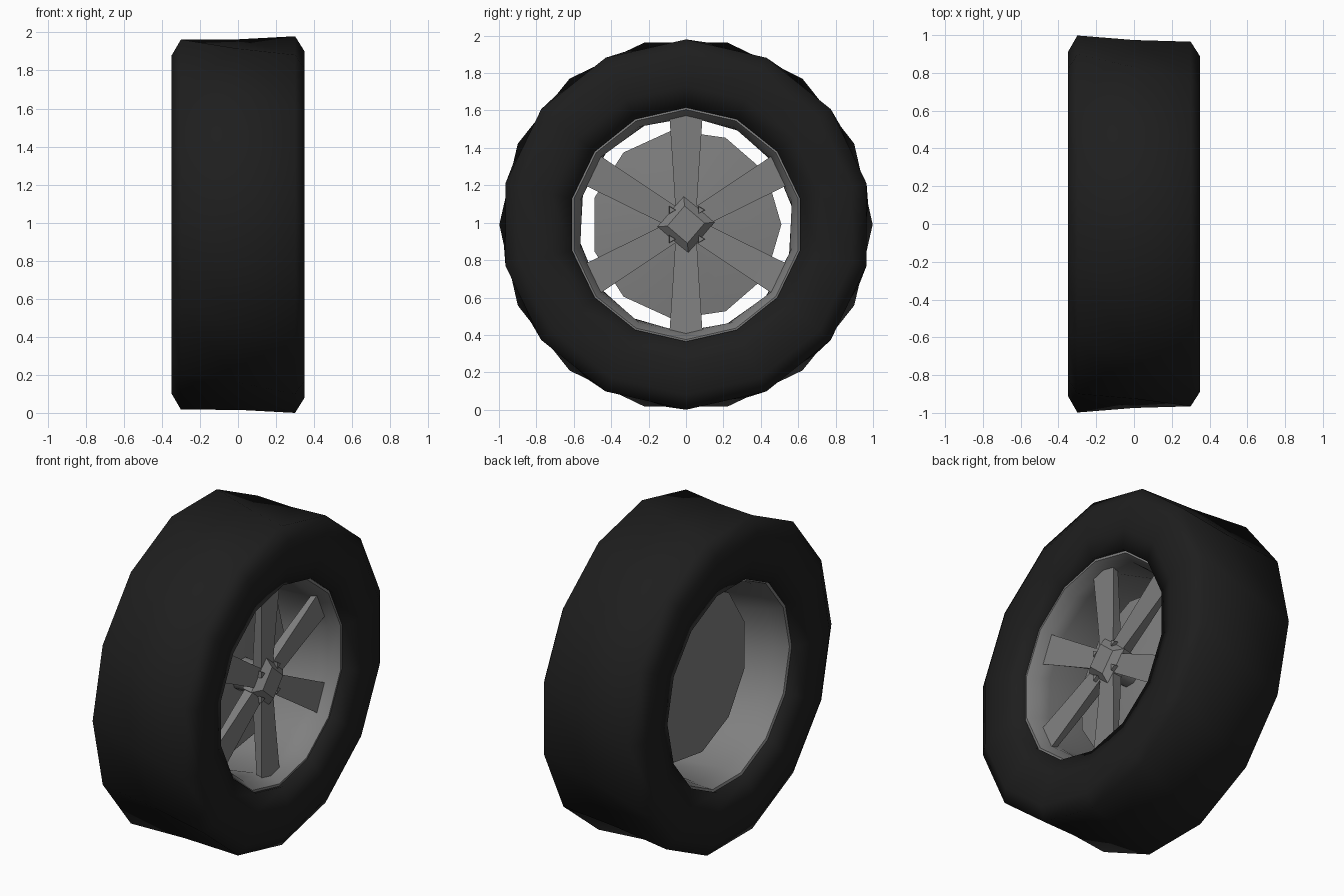
import bpy, bmesh, math
from mathutils import Matrix, Vector

cube = bpy.data.objects.get("Cube")
if cube:
    bpy.data.objects.remove(cube, do_unlink=True)

CENTER_Z = 0.99


def material(name, value):
    m = bpy.data.materials.new(name)
    m.use_nodes = True
    color = (value, value, value, 1)
    m.diffuse_color = color
    m.node_tree.nodes["Principled BSDF"].inputs["Base Color"].default_value = color
    return m


rubber = material("black rubber", 0.013)
metal = material("grey metal", 0.215)


def finish(name, bm, mat, angle=None):
    """Turn a bmesh into an object on the wheel axis."""
    bmesh.ops.recalc_face_normals(bm, faces=bm.faces)
    mesh = bpy.data.meshes.new(name)
    bm.to_mesh(mesh)
    bm.free()
    ob = bpy.data.objects.new(name, mesh)
    ob.location.z = CENTER_Z
    mesh.materials.append(mat)
    bpy.context.collection.objects.link(ob)
    if angle:
        bpy.ops.object.select_all(action="DESELECT")
        ob.select_set(True)
        bpy.context.view_layer.objects.active = ob
        bpy.ops.object.shade_smooth_by_angle(angle=math.radians(angle))
    return ob


def lathe(name, profile, sides, mat, closed=True, angle=None):
    """Revolve rows of (x, radius, twist in half steps) about the x axis."""
    bm = bmesh.new()
    rings = []
    for x, r, twist in profile:
        ring = []
        for i in range(sides):
            a = 2 * math.pi * (i + twist / 2) / sides
            ring.append(bm.verts.new((x, r * math.cos(a), r * math.sin(a))))
        rings.append(ring)
    pairs = list(zip(rings, rings[1:]))
    if closed:
        pairs.append((rings[-1], rings[0]))
    else:
        bm.faces.new(rings[0])
        bm.faces.new(rings[-1])
    for a, b in pairs:
        for i in range(sides):
            j = (i + 1) % sides
            bm.faces.new((a[i], a[j], b[j], b[i]))
    return finish(name, bm, mat, angle)


# Tyre: faceted tread with staggered shoulders, rounded sidewalls
lathe("tyre", [
    (-0.24, 0.64, 0), (-0.31, 0.625, 0), (-0.345, 0.74, 0), (-0.35, 0.91, 0),
    (-0.30, 0.998, 0), (0.0, 0.98, 0.5), (0.30, 0.99, 1),
    (0.35, 0.91, 1), (0.345, 0.74, 1), (0.31, 0.625, 1), (0.24, 0.64, 1),
], 14, rubber, angle=85)

# Rim barrel with flared lips, twisted to follow the tyre beads
lathe("rim", [
    (-0.29, 0.645, 0), (-0.28, 0.615, 0), (-0.18, 0.595, 0.2),
    (0.15, 0.575, 0.8), (0.22, 0.58, 1), (0.285, 0.615, 1), (0.28, 0.645, 1),
    (0.15, 0.63, 0.8), (-0.18, 0.63, 0.2),
], 14, metal, angle=50)

# Shallow disc behind the spokes, and the axle joining it to the hub
lathe("brake_disc", [
    (-0.07, 0.10, 0), (-0.06, 0.51, 0), (-0.03, 0.51, 0), (0.03, 0.10, 0),
], 11, metal, closed=False, angle=40)
lathe("axle", [(-0.02, 0.10, 0), (0.17, 0.09, 0)], 10, metal,
      closed=False, angle=40)

# Hub cap: four-sided, stepped
lathe("hub_cap", [
    (0.13, 0.14, 0.1), (0.20, 0.155, 0.1), (0.24, 0.10, 0.1),
], 4, metal, closed=False)

# Six tapered spokes, running into the rim
for k in range(6):
    bm = bmesh.new()
    loops = []
    for r, w, front, back in ((0.06, 0.055, 0.20, 0.13),
                              (0.30, 0.07, 0.21, 0.15),
                              (0.60, 0.09, 0.225, 0.18)):
        loops.append([bm.verts.new(v) for v in (
            (front, -w, r), (front, w, r), (back, w * 0.8, r), (back, -w * 0.8, r))])
    for a, b in zip(loops, loops[1:]):
        for i in range(4):
            j = (i + 1) % 4
            bm.faces.new((a[i], a[j], b[j], b[i]))
    bm.faces.new(loops[0])
    bm.faces.new(loops[-1])
    bm.transform(Matrix.Rotation(k * math.pi / 3, 4, "X"))
    finish(f"spoke_{k + 1}", bm, metal, angle=30)

# Small three-sided wheel nuts around the hub
for k in range(4):
    a = math.radians(45 + 90 * k)
    bm = bmesh.new()
    bmesh.ops.create_cone(bm, cap_ends=True, segments=3, radius1=0.028,
                          radius2=0.022, depth=0.05)
    bm.transform(Matrix.Translation(Vector(
        (0.20, 0.11 * math.cos(a), 0.11 * math.sin(a))))
        @ Matrix.Rotation(math.pi / 2, 4, "Y"))
    finish(f"wheel_nut_{k + 1}", bm, metal)
